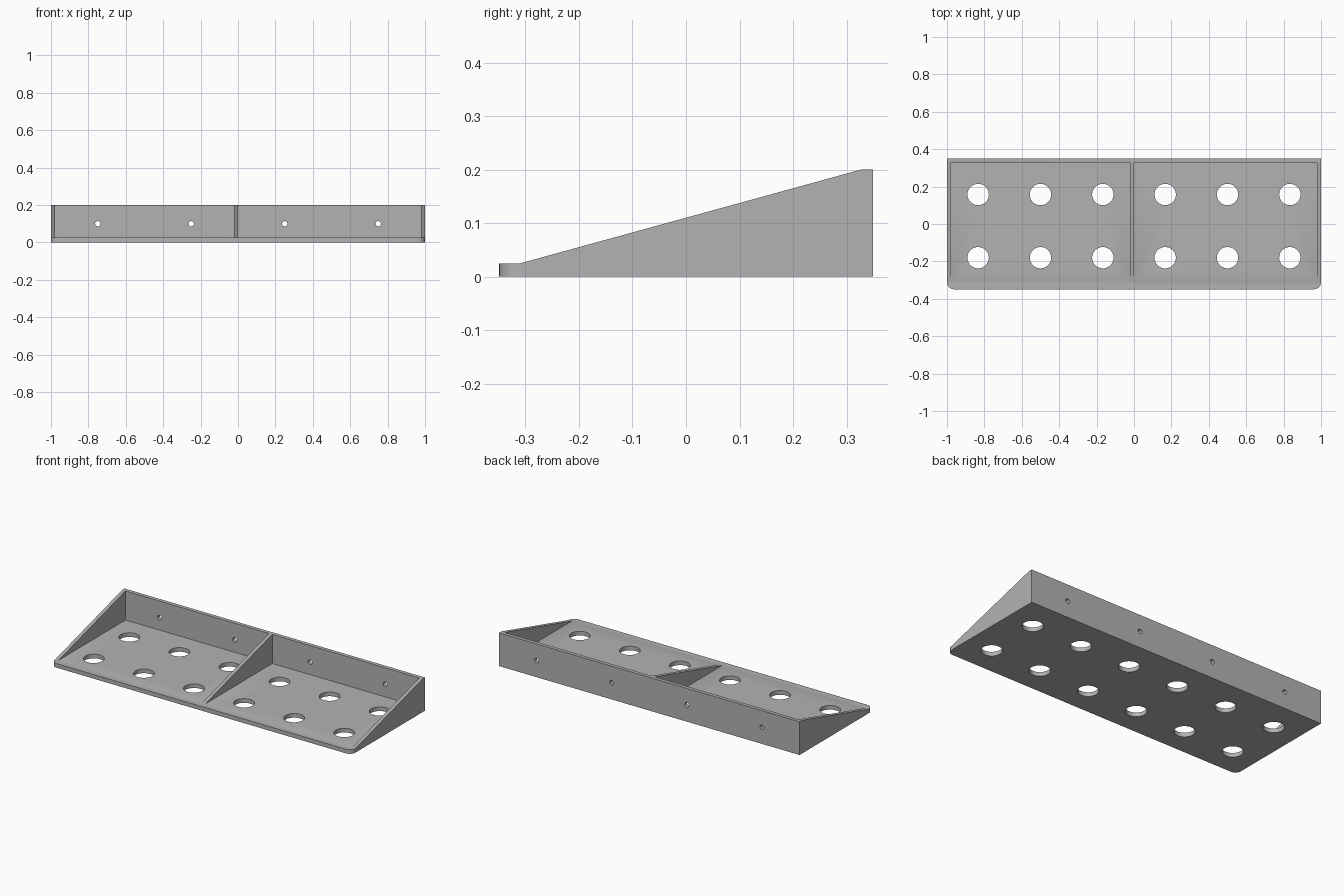
import bpy, bmesh, math
from mathutils import Matrix, Vector

cube = bpy.data.objects.get("Cube")
if cube:
    bpy.data.objects.remove(cube)

# Main dimensions
HALF_W, HALF_D, HEIGHT = 1.0, 0.349, 0.2
FLOOR, WALL, LIP = 0.025, 0.0225, 0.039
BACK = HALF_D - WALL        # inner face of the back wall
FRONT = -HALF_D + LIP       # foot of the sloping ribs

grey = bpy.data.materials.new("grey plastic")
grey.use_nodes = True
colour = (0.45, 0.45, 0.45, 1)
grey.diffuse_color = colour
grey.node_tree.nodes["Principled BSDF"].inputs["Base Color"].default_value = colour


def add_object(name, bm):
    bmesh.ops.recalc_face_normals(bm, faces=bm.faces)
    mesh = bpy.data.meshes.new(name)
    bm.to_mesh(mesh)
    bm.free()
    mesh.materials.append(grey)
    obj = bpy.data.objects.new(name, mesh)
    bpy.context.collection.objects.link(obj)
    return obj


def box(bm, low, high):
    low, high = Vector(low), Vector(high)
    size = Matrix.Diagonal((*(high - low), 1))
    bmesh.ops.create_cube(bm, size=1, matrix=Matrix.Translation((low + high) / 2) @ size)


def cylinder(bm, centre, radius, length, sides, turn=0):
    bmesh.ops.create_cone(bm, cap_ends=True, segments=sides, radius1=radius,
                          radius2=radius, depth=length,
                          matrix=Matrix.Translation(centre) @ Matrix.Rotation(turn, 4, "X"))


# Wedge body: side profile swept across the width, front corners rounded
bm = bmesh.new()
profile = [(-HALF_D, 0), (HALF_D, 0), (HALF_D, HEIGHT), (BACK, HEIGHT),
           (FRONT, FLOOR), (-HALF_D, FLOOR)]
side = bm.faces.new([bm.verts.new((-HALF_W, y, z)) for y, z in profile])
swept = bmesh.ops.extrude_face_region(bm, geom=[side])["geom"]
bmesh.ops.translate(bm, vec=(2 * HALF_W, 0, 0),
                    verts=[v for v in swept if isinstance(v, bmesh.types.BMVert)])
corners = [e for e in bm.edges if all(v.co.y < -HALF_D + 0.001 for v in e.verts)
           and abs(e.verts[0].co.x - e.verts[1].co.x) < 0.001]
bmesh.ops.bevel(bm, geom=corners, offset=LIP - 0.001, segments=10, profile=0.5,
                affect="EDGES")
tray = add_object("shelf_tray", bm)

# Two open bays, leaving the side ribs, the middle rib and the back wall
bm = bmesh.new()
for x0, x1 in ((-HALF_W + WALL, -WALL), (0, HALF_W - WALL)):
    box(bm, (x0, FRONT, FLOOR), (x1, BACK, 2 * HEIGHT))
bays = add_object("bay_cutter", bm)

# Large floor holes and small screw holes in the back wall
bm = bmesh.new()
for i in range(6):
    for part in (0.25, 0.75):
        y = -HALF_D + part * (BACK + HALF_D)
        cylinder(bm, ((2 * i - 5) / 6, y, FLOOR / 2), 0.057, 0.1, 48)
for i in range(4):
    cylinder(bm, ((2 * i - 3) / 4, HALF_D - WALL / 2, HEIGHT / 2),
             0.014, 0.1, 24, math.pi / 2)
holes = add_object("hole_cutter", bm)

# Cut, then discard the cutters
bpy.ops.object.select_all(action="DESELECT")
bpy.context.view_layer.objects.active = tray
tray.select_set(True)
for cutter in (bays, holes):
    cutter.hide_render = True
    cut = tray.modifiers.new(cutter.name, "BOOLEAN")
    cut.operation, cut.solver, cut.object = "DIFFERENCE", "EXACT", cutter
    bpy.ops.object.modifier_apply(modifier=cut.name)
    bpy.data.objects.remove(cutter)
bpy.ops.object.shade_smooth_by_angle(angle=math.radians(30))
